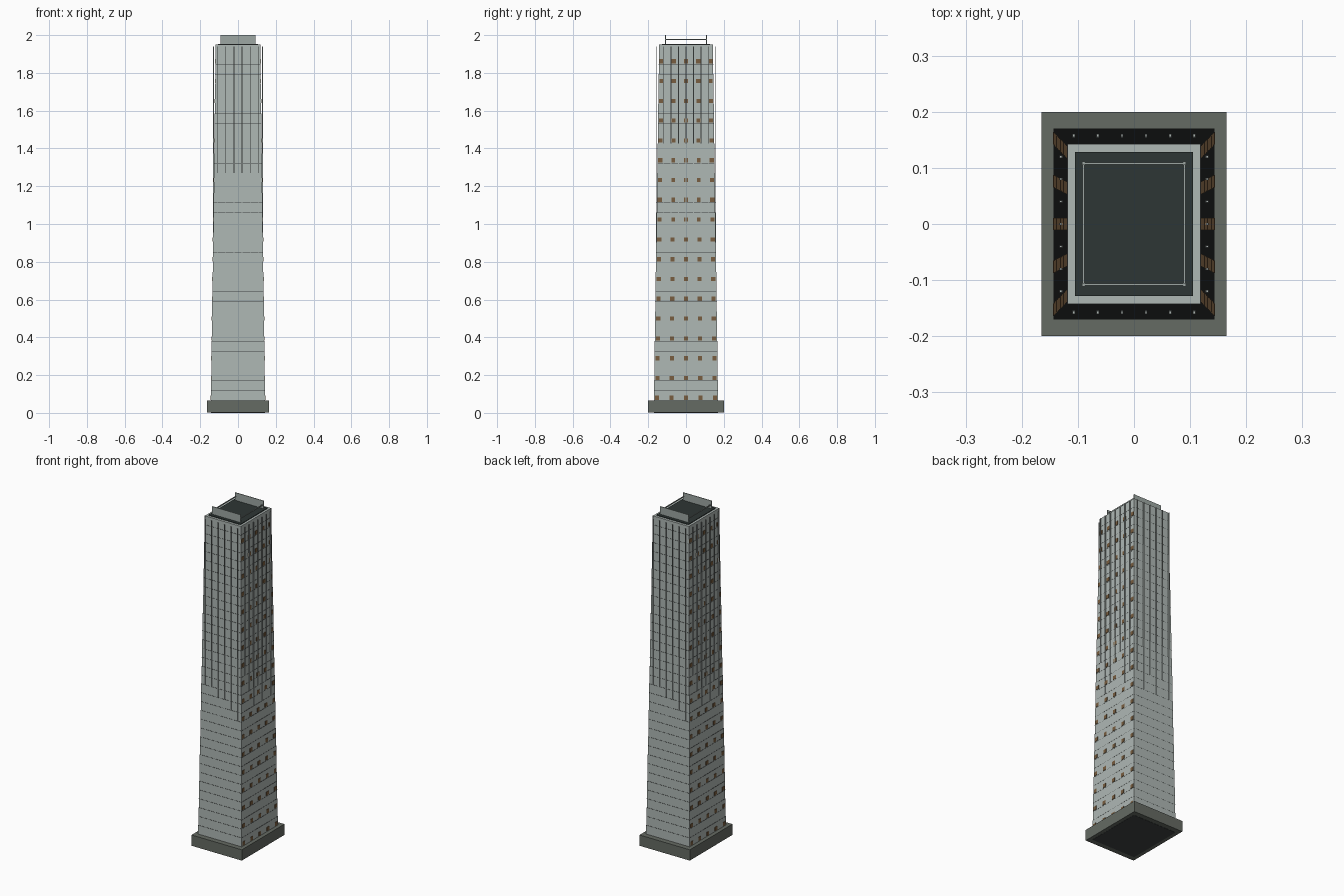
import bpy, bmesh
from mathutils import Matrix, Vector

cube = bpy.data.objects.get("Cube")
if cube:
    bpy.data.objects.remove(cube, do_unlink=True)


def material(name, rgb):
    m = bpy.data.materials.new(name)
    m.use_nodes = True
    m.diffuse_color = (*rgb, 1)
    m.node_tree.nodes["Principled BSDF"].inputs["Base Color"].default_value = (*rgb, 1)
    return m


facade = material("pale_stone", (0.43, 0.48, 0.46))
plinth_grey = material("plinth_grey", (0.13, 0.145, 0.125))
roof_dark = material("roof_dark", (0.027, 0.037, 0.035))
ledge_grey = material("ledge_grey", (0.05, 0.056, 0.056))
metal = material("parapet_metal", (0.34, 0.39, 0.37))
bronze = material("bronze_window", (0.19, 0.11, 0.05))


def boxes(name, mat, items):
    """One object made of boxes, each given as (low corner, high corner)."""
    bm = bmesh.new()
    for lo, hi in items:
        lo, hi = Vector(lo), Vector(hi)
        mtx = Matrix.Translation((lo + hi) / 2) @ Matrix.Diagonal((*(hi - lo), 1))
        bmesh.ops.create_cube(bm, size=1, matrix=mtx)
    mesh = bpy.data.meshes.new(name)
    bm.to_mesh(mesh)
    bm.free()
    mesh.materials.append(mat)
    obj = bpy.data.objects.new(name, mesh)
    bpy.context.collection.objects.link(obj)
    return obj


def block(hx, hy, z0, z1):
    return (-hx, -hy, z0), (hx, hy, z1)


def at(x, y, z, sx, sy, sz):
    return (x - sx / 2, y - sy / 2, z - sz / 2), (x + sx / 2, y + sy / 2, z + sz / 2)


BASE, TOP, FLOORS = 0.065, 1.95, 36
STOREY = (TOP - BASE) / FLOORS


def half_size(z):
    t = (z - BASE) / (TOP - BASE)
    return 0.143 - 0.025 * t, 0.170 - 0.028 * t


# Plinth with an inset panel underneath
boxes("plinth", plinth_grey, [block(0.165, 0.2, 0.001, BASE)])
boxes("underside_panel", ledge_grey, [block(0.143, 0.17, 0, 0.002)])

# Shaft of slightly shrinking storeys, with a dark ledge on each step
storeys, ledges = [], []
for i in range(FLOORS):
    z = BASE + i * STOREY
    hx, hy = half_size(z + STOREY / 2)
    storeys.append(block(hx, hy, z, z + STOREY))
    if i < FLOORS - 1:
        ledges.append(block(hx + 0.0004, hy + 0.0004, z + STOREY - 0.0005, z + STOREY + 0.0005))
boxes("shaft", facade, storeys)
boxes("floor_ledges", ledge_grey, ledges)

# Upright fins that sink into the widening shaft
fins = []
FIN_LOW, FIN_HIGH = 0.75, 1.94
mid, tall = (FIN_LOW + FIN_HIGH) / 2, FIN_HIGH - FIN_LOW
for s in (-1, 1):
    for i in range(6):
        fins.append(at((i - 2.5) * 0.043, s * 0.1575, mid, 0.004, 0.005, tall))
    for i in range(7):
        fins.append(at(s * 0.1305, (i - 3) * 0.04, mid, 0.005, 0.004, tall))
boxes("facade_fins", facade, fins)

# Small square windows on both sides
panes = []
for row in range(18):
    z = 0.08 + row * 0.1048
    hx, hy = half_size(z)
    for col in range(-2, 3):
        for s in (-1, 1):
            panes.append(at(s * hx, col * hy * 0.45, z, 0.004, 0.022, 0.022))
boxes("side_windows", bronze, panes)

# Roof slab, end screens, side rails and corner posts
boxes("roof_slab", roof_dark, [block(0.105, 0.128, TOP - 0.01, TOP + 0.004)])
boxes("parapet_screens", metal,
      [at(0, s * 0.108, 1.976, 0.184, 0.004, 0.048) for s in (-1, 1)])
boxes("parapet_rails", metal,
      [at(s * 0.09, 0, 1.977, 0.004, 0.216, 0.006) for s in (-1, 1)])
boxes("parapet_posts", metal,
      [at(sx * 0.09, sy * 0.108, 1.975, 0.006, 0.006, 0.05)
       for sx in (-1, 1) for sy in (-1, 1)])
